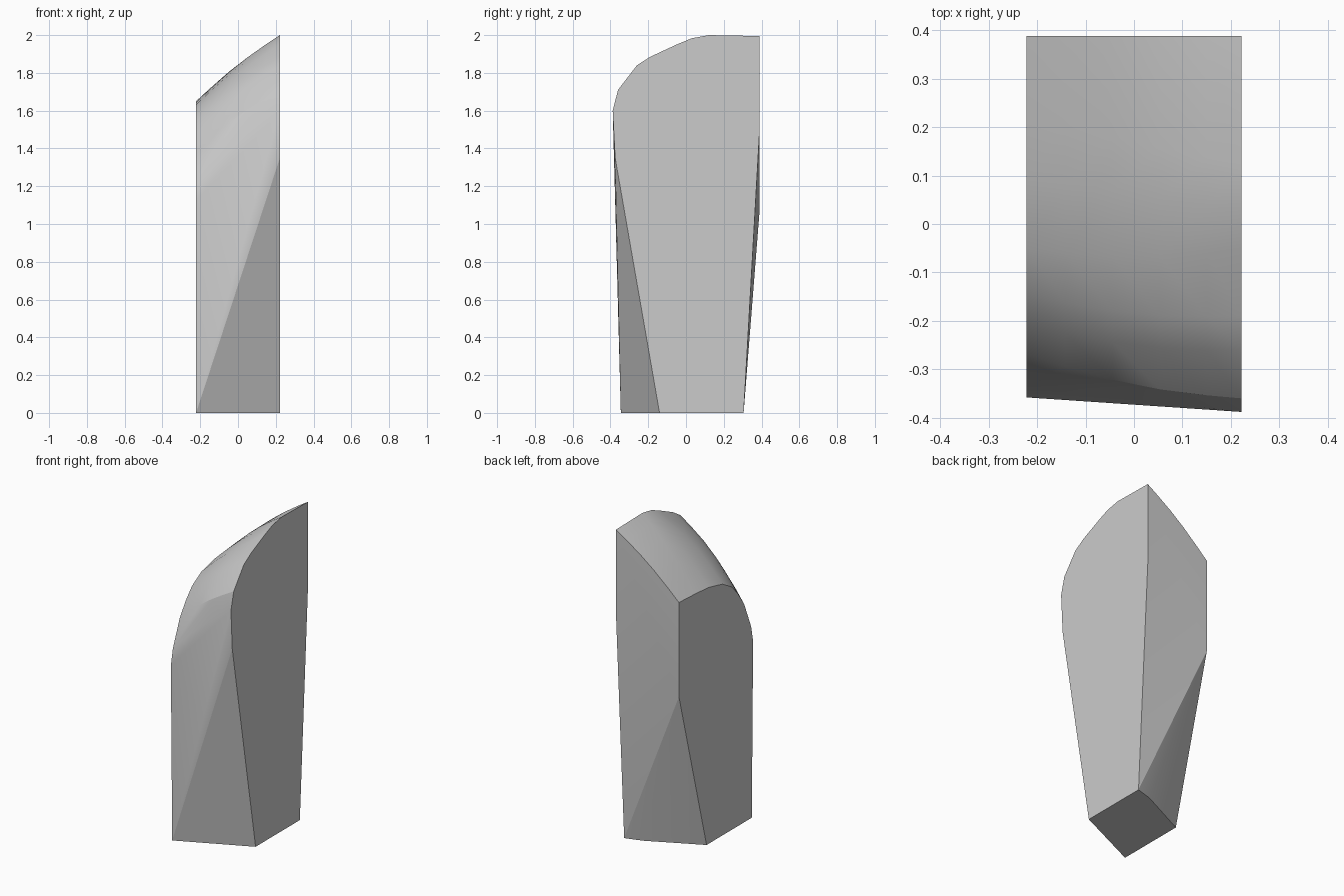
import bpy, bmesh, math
from mathutils import Vector

if "Cube" in bpy.data.objects:
    bpy.data.objects.remove(bpy.data.objects["Cube"])

HALF = 0.222
BACK = 0.388

# Crown curves (y, z) of the two flat sides, matched point by point, front to back
right_crown = [(-0.375, 1.35), (-0.388, 1.60), (-0.36, 1.71), (-0.26, 1.84),
               (-0.19, 1.885), (-0.05, 1.95), (0.03, 1.983), (0.12, 2.0), (BACK, 1.995)]
left_crown = [(-0.358, 1.12), (-0.338, 1.22), (-0.268, 1.39), (-0.205, 1.48),
              (-0.145, 1.545), (-0.05, 1.60), (0.09, 1.632), (0.22, 1.642), (BACK, 1.65)]
# Lower corners: foot of each side and the kink on the back edge
right_base = [(-0.14, 0), (0.305, 0), (BACK, 1.47)]
left_base = [(-0.345, 0), (0.11, 0), (BACK, 1.05)]

points = [Vector((HALF, y, z)) for y, z in right_crown + right_base]
points += [Vector((-HALF, y, z)) for y, z in left_crown + left_base]
points.append(Vector((0.113, 0.273, 0)))  # bend in the foot's back edge

# Slightly bulging rings across the crown
for t in (0.18, 0.4, 0.62, 0.84):
    bulge = 0.022 * math.sin(math.pi * t)
    for i, (l, r) in enumerate(zip(left_crown, right_crown)):
        if i == 0:
            continue
        y = l[0] + (r[0] - l[0]) * t
        z = l[1] + (r[1] - l[1]) * t + bulge
        if 1 < i < 6:
            y -= bulge * 0.8
        points.append(Vector((-HALF + 2 * HALF * t, y, z)))

# Convex chunk wrapped around all the points
bm = bmesh.new()
for p in points:
    bm.verts.new(p)
hull = bmesh.ops.convex_hull(bm, input=bm.verts[:])
loose = [v for v in bm.verts if not v.link_faces]
bmesh.ops.delete(bm, geom=loose, context='VERTS')
bmesh.ops.dissolve_limit(bm, angle_limit=math.radians(0.5),
                         verts=bm.verts[:], edges=bm.edges[:])
bmesh.ops.recalc_face_normals(bm, faces=bm.faces[:])

mesh = bpy.data.meshes.new("stone_block")
bm.to_mesh(mesh)
bm.free()
block = bpy.data.objects.new("stone_block", mesh)
bpy.context.collection.objects.link(block)

grey = bpy.data.materials.new("grey stone")
grey.diffuse_color = (0.6, 0.6, 0.6, 1)
grey.use_nodes = True
grey.node_tree.nodes["Principled BSDF"].inputs["Base Color"].default_value = grey.diffuse_color
mesh.materials.append(grey)

bpy.context.view_layer.objects.active = block
block.select_set(True)
bpy.ops.object.shade_smooth_by_angle(angle=math.radians(20))
